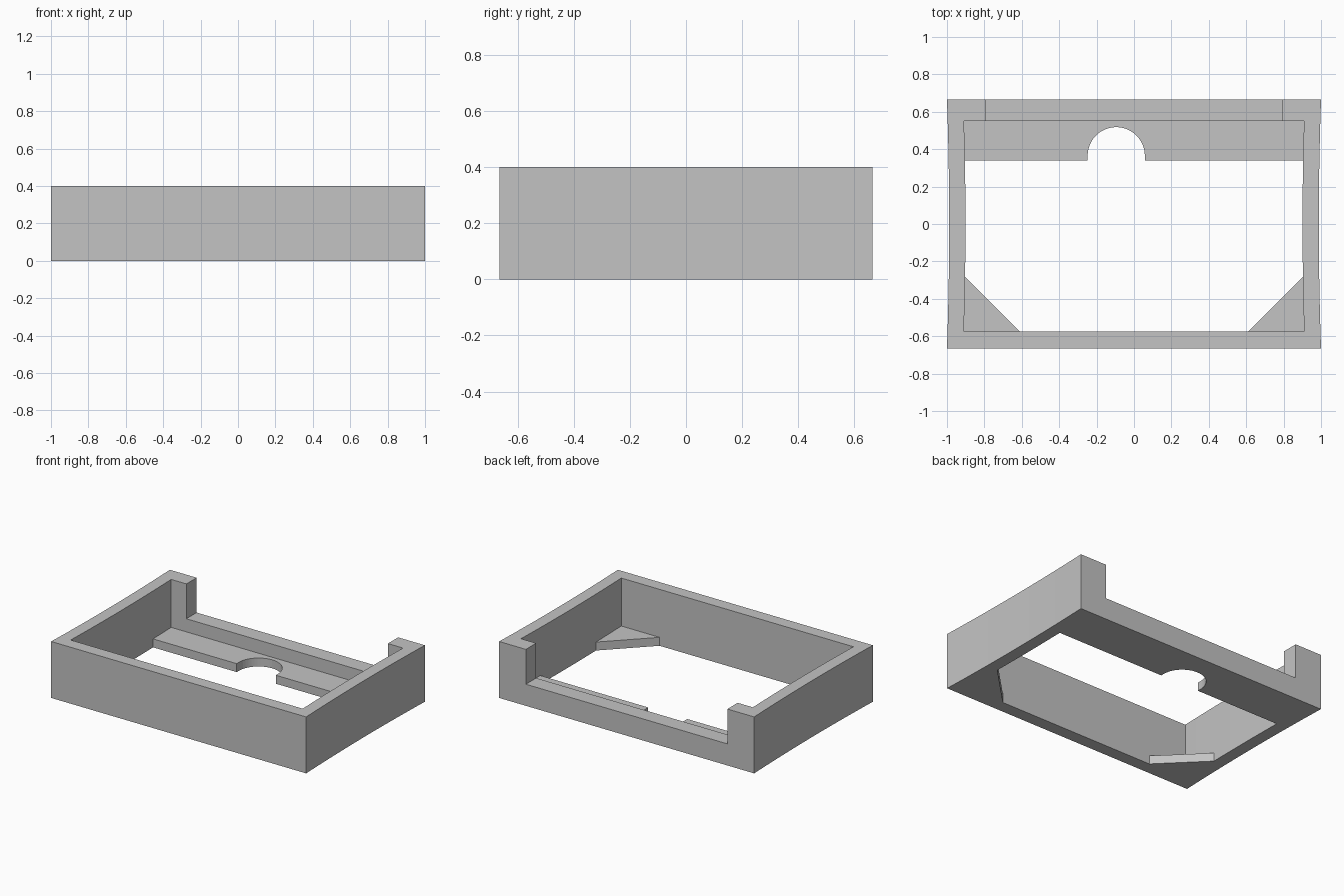
import bpy
import bmesh
import math

if "Cube" in bpy.data.objects:
    bpy.data.objects.remove(bpy.data.objects["Cube"], do_unlink=True)

HALF_Y = 0.665
HEIGHT = 0.4
LEDGE_TOP = 0.06
INNER_FRONT, INNER_BACK = -0.575, 0.55

grey = bpy.data.materials.new("plain grey")
grey.use_nodes = True
colour = (0.55, 0.55, 0.55, 1)
grey.diffuse_color = colour
grey.node_tree.nodes["Principled BSDF"].inputs["Base Color"].default_value = colour


def prism(name, outline, z0, z1):
    """Extrude a flat counter-clockwise outline between two heights."""
    bm = bmesh.new()
    base = bm.faces.new([bm.verts.new((x, y, z0)) for x, y in outline])
    top = bmesh.ops.extrude_face_region(bm, geom=[base])["geom"]
    bmesh.ops.translate(bm, vec=(0, 0, z1 - z0),
                        verts=[v for v in top if isinstance(v, bmesh.types.BMVert)])
    bmesh.ops.recalc_face_normals(bm, faces=bm.faces)
    mesh = bpy.data.meshes.new(name)
    bm.to_mesh(mesh)
    bm.free()
    mesh.materials.append(grey)
    obj = bpy.data.objects.new(name, mesh)
    bpy.context.collection.objects.link(obj)
    return obj


def combine(target, other, operation):
    """Apply a boolean and discard the helper."""
    mod = target.modifiers.new(operation, "BOOLEAN")
    mod.operation = operation
    mod.solver = "EXACT"
    mod.object = other
    bpy.context.view_layer.objects.active = target
    bpy.ops.object.modifier_apply(modifier=mod.name)
    bpy.data.objects.remove(other, do_unlink=True)


def bowed_outline(half_x, y0, y1, bow=0.012, steps=10):
    """Rectangle whose long sides curve gently inwards."""
    side = []
    for i in range(steps + 1):
        y = y0 + (y1 - y0) * i / steps
        side.append((half_x - bow * (1 - (y / HALF_Y) ** 2), y))
    return side + [(-x, y) for x, y in reversed(side)]


def rectangle(x0, x1, y0, y1):
    return [(x0, y0), (x1, y0), (x1, y1), (x0, y1)]


# Surrounding walls, open through the middle
frame = prism("tray_frame", bowed_outline(1, -HALF_Y, HALF_Y), 0, HEIGHT)
combine(frame, prism("opening", bowed_outline(0.913, INNER_FRONT, INNER_BACK),
                     -0.1, HEIGHT + 0.1), "DIFFERENCE")

# Wide notch in the back wall
combine(frame, prism("notch", rectangle(-0.79, 0.79, 0.5, 0.8), 0.153, 0.6), "DIFFERENCE")

# Rear ledge with a round-ended cutout
ledge = prism("rear_ledge", rectangle(-0.94, 0.94, 0.34, 0.6), 0, LEDGE_TOP)
cx, cy, r = -0.095, 0.365, 0.153
arc = [(cx + r * math.cos(math.pi * i / 24), cy + r * math.sin(math.pi * i / 24))
       for i in range(25)]
cutout = prism("cutout", [(cx - r, 0.2), (cx + r, 0.2)] + arc, -0.1, 0.2)
combine(ledge, cutout, "DIFFERENCE")
combine(frame, ledge, "UNION")

# Triangular gussets in the front corners, sunk into the walls
for side in (-1, 1):
    corner = [(side * 0.94, -0.61), (side * 0.94, -0.245), (side * 0.575, -0.61)]
    combine(frame, prism("corner_gusset", corner, 0, LEDGE_TOP), "UNION")
